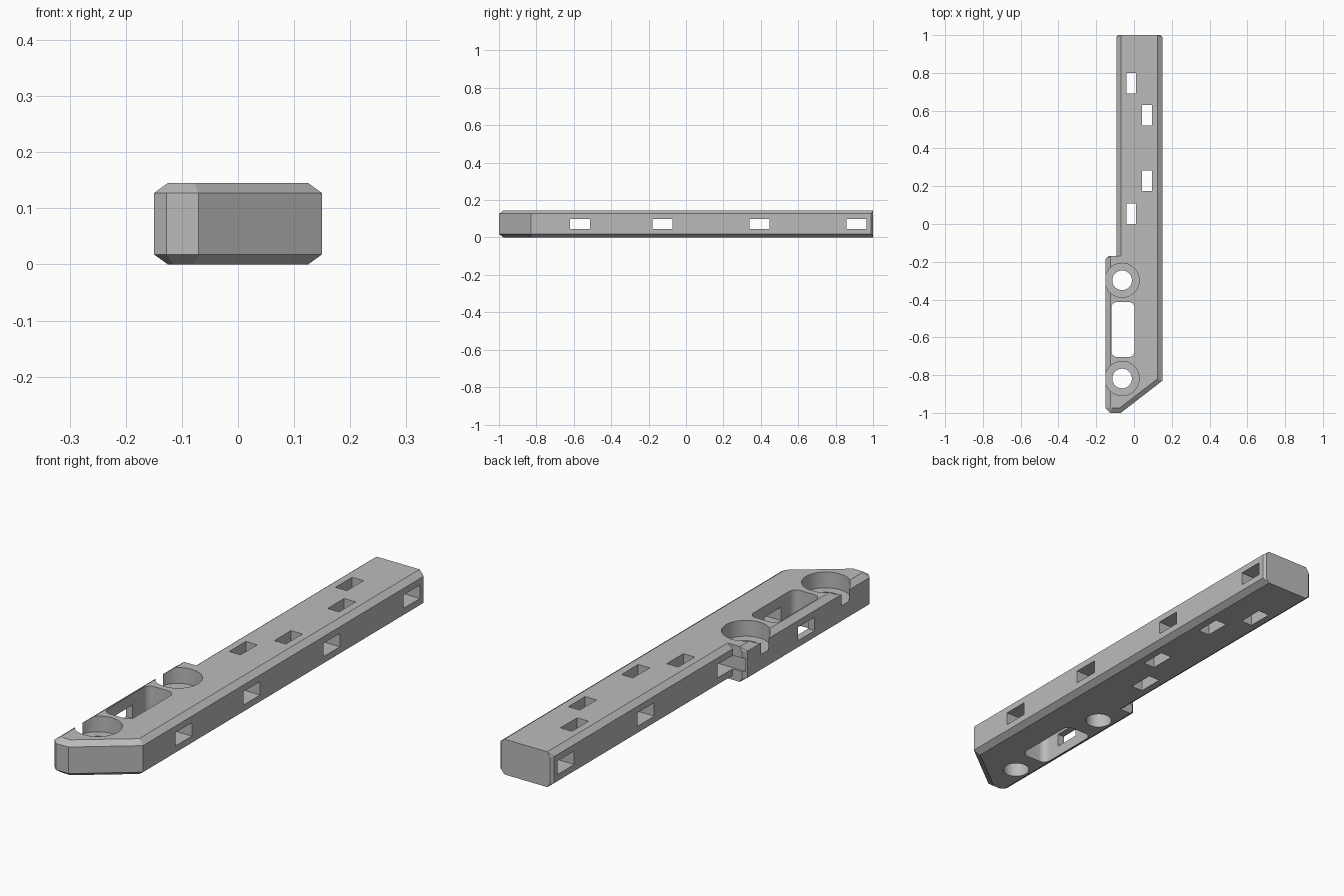
import bpy
import bmesh
import math

if "Cube" in bpy.data.objects:
    bpy.data.objects.remove(bpy.data.objects["Cube"])

HEIGHT = 0.145
RISE = 0.018  # height of the long chamfers

grey = bpy.data.materials.new("mid_grey")
grey.use_nodes = True
grey.diffuse_color = (0.5, 0.5, 0.5, 1)
bsdf = next(n for n in grey.node_tree.nodes if n.type == "BSDF_PRINCIPLED")
bsdf.inputs["Base Color"].default_value = grey.diffuse_color


def loft(name, rings):
    """Skin a stack of (outline, z) rings and cap both ends."""
    bm = bmesh.new()
    rows = [[bm.verts.new((x, y, z)) for x, y in pts] for pts, z in rings]
    n = len(rows[0])
    for low, high in zip(rows, rows[1:]):
        for i in range(n):
            j = (i + 1) % n
            bm.faces.new((low[i], low[j], high[j], high[i]))
    bm.faces.new(rows[0][::-1])
    bm.faces.new(rows[-1])
    bmesh.ops.remove_doubles(bm, verts=bm.verts, dist=0.0001)
    bmesh.ops.recalc_face_normals(bm, faces=bm.faces)
    mesh = bpy.data.meshes.new(name)
    bm.to_mesh(mesh)
    bm.free()
    mesh.materials.append(grey)
    obj = bpy.data.objects.new(name, mesh)
    bpy.context.collection.objects.link(obj)
    return obj


def box(name, x0, x1, y0, y1, z0=-0.1, z1=0.3):
    pts = [(x0, y0), (x1, y0), (x1, y1), (x0, y1)]
    return loft(name, [(pts, z0), (pts, z1)])


def cylinder(name, x, y, r, z0):
    angles = [math.tau * i / 48 for i in range(48)]
    pts = [(x + r * math.cos(a), y + r * math.sin(a)) for a in angles]
    return loft(name, [(pts, z0), (pts, 0.3)])


def rounded_slot(name, x0, x1, y0, y1, r):
    corners = [(x1 - r, y1 - r), (x0 + r, y1 - r), (x0 + r, y0 + r), (x1 - r, y0 + r)]
    pts = []
    for k, (cx, cy) in enumerate(corners):
        for i in range(9):
            a = math.pi / 2 * (k + i / 8)
            pts.append((cx + r * math.cos(a), cy + r * math.sin(a)))
    return loft(name, [(pts, -0.1), (pts, 0.3)])


# Chamfered bar with an angled nose and a wider shoulder on one side
side = [(-0.15, -0.977), (-0.127, -1), (-0.07, -1), (0.15, -0.83),
        (0.15, 0.99), (0.14, 1), (-0.083, 1), (-0.093, 0.99),
        (-0.093, -0.17), (-0.135, -0.17), (-0.15, -0.185)]
flat = [(-0.125, -0.965), (-0.115, -0.975), (-0.078, -0.975), (0.125, -0.82),
        (0.125, 1), (0.125, 1), (-0.07, 1), (-0.07, 1),
        (-0.07, -0.17), (-0.125, -0.17), (-0.125, -0.17)]
bar = loft("mounting_bar", [(flat, 0), (side, RISE), (side, HEIGHT - RISE), (flat, HEIGHT)])

# Square holes through the top, in two staggered rows
cutters = []
for x, y in ((-0.015, 0.745), (0.068, 0.575), (0.068, 0.23), (-0.015, 0.055)):
    cutters.append(box("top_hole", x - 0.026, x + 0.026, y - 0.054, y + 0.054))

# Holes through the sides
for y in (-0.567, -0.125, 0.393, 0.912):
    cutters.append(box("side_hole", -0.3, 0.3, y - 0.054, y + 0.054, 0.045, 0.1))

# Counterbored screw holes and the long slot between them
for y in (-0.298, -0.818):
    cutters.append(cylinder("screw_hole", -0.063, y, 0.052, -0.1))
    cutters.append(cylinder("counterbore", -0.063, y, 0.0905, 0.08))
cutters.append(rounded_slot("long_slot", -0.12, 0.003, -0.704, -0.413, 0.03))

for cutter in cutters:
    cutter.hide_render = True
    mod = bar.modifiers.new(cutter.name, "BOOLEAN")
    mod.operation = "DIFFERENCE"
    mod.solver = "EXACT"
    mod.object = cutter

# Bake the cuts and drop the cutters
bpy.context.view_layer.update()
cut_mesh = bpy.data.meshes.new_from_object(
    bar.evaluated_get(bpy.context.evaluated_depsgraph_get()))
bar.modifiers.clear()
bar.data = cut_mesh
for cutter in cutters:
    bpy.data.objects.remove(cutter)

bpy.ops.object.select_all(action="DESELECT")
bar.select_set(True)
bpy.context.view_layer.objects.active = bar
bpy.ops.object.shade_smooth_by_angle(angle=math.radians(12))
